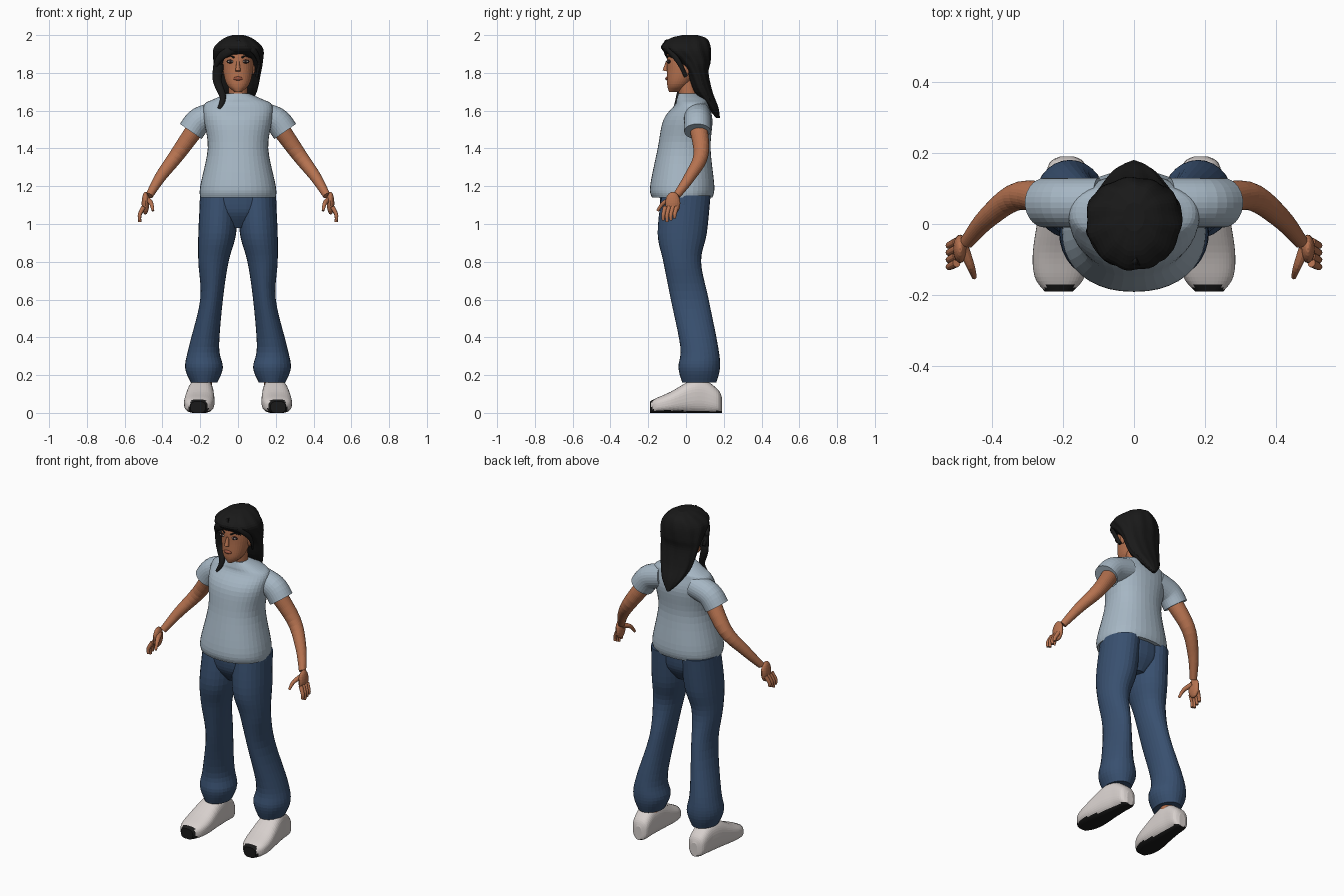
import bpy
import bmesh
from math import cos, sin, pi, copysign
from mathutils import Vector, Matrix

default_cube = bpy.data.objects.get("Cube")
if default_cube:
    bpy.data.objects.remove(default_cube, do_unlink=True)

X, Y, Z = Matrix.Identity(3)
parts = []


def make_material(name, red, green, blue):
    material = bpy.data.materials.new(name)
    material.use_nodes = True
    colour = (red, green, blue, 1)
    material.diffuse_color = colour
    shader = material.node_tree.nodes["Principled BSDF"]
    shader.inputs["Base Color"].default_value = colour
    shader.inputs["Roughness"].default_value = .8
    return material


shirt_blue = make_material("shirt blue", .38, .47, .55)
denim = make_material("denim", .04, .08, .16)
skin = make_material("skin", .47, .17, .08)
hair_black = make_material("hair black", .01, .01, .01)
shoe_white = make_material("shoe white", .68, .63, .61)
sole_black = make_material("sole black", .01, .01, .01)
lip_brown = make_material("lip brown", .33, .09, .05)
eye_white = make_material("eye white", .6, .55, .5)
eye_dark = make_material("eye dark", .02, .01, .01)


def finish(name, bm, material, mirror):
    """Turn a bmesh into a named object, optionally mirrored across x."""
    bmesh.ops.recalc_face_normals(bm, faces=bm.faces)
    mesh = bpy.data.meshes.new(name)
    bm.to_mesh(mesh)
    bm.free()
    mesh.materials.append(material)
    part = bpy.data.objects.new(name, mesh)
    bpy.context.collection.objects.link(part)
    if mirror:
        modifier = part.modifiers.new("Mirror", "MIRROR")
        modifier.use_mirror_merge = False
    parts.append(part)
    return part


def interpolate(rows, steps=5):
    """Smooth curve through the rows, every column at once."""
    padded = [rows[0], *rows, rows[-1]]
    result = []
    for before, start, end, after in zip(padded, padded[1:], padded[2:], padded[3:]):
        for k in range(steps):
            t = k / steps
            result.append([
                q + t / 2 * (r - p + t * (2 * p - 5 * q + 4 * r - s + t * (3 * (q - r) + s - p)))
                for p, q, r, s in zip(before, start, end, after)])
    return result + [list(rows[-1])]


def loft(name, rows, material, axis=None, ref=X, power=2, sides=28, mirror=False, ripple=0):
    """Skin rings given as x, y, z, half width, half depth; nothing dips below the ground."""
    rows = interpolate(rows)
    centres = [Vector(row[:3]) for row in rows]
    bm = bmesh.new()
    rings = []
    for i, (centre, row) in enumerate(zip(centres, rows)):
        previous, following = centres[max(i - 1, 0)], centres[min(i + 1, len(rows) - 1)]
        along = axis or (following - previous).normalized()
        side = (ref - along * ref.dot(along)).normalized()
        up = along.cross(side)
        ring = []
        for k in range(sides):
            angle = 2 * pi * k / sides
            u, v = [copysign(abs(w) ** (2 / power), w) for w in (cos(angle), sin(angle))]
            swell = 1 + ripple * sin(11 * angle + 14 * centre.z)
            point = centre + (side * u * row[3] + up * v * row[4]) * swell
            point.z = max(point.z, 0)
            ring.append(bm.verts.new(point))
        rings.append(ring)
    for low, high in zip(rings, rings[1:]):
        for k in range(sides):
            n = (k + 1) % sides
            bm.faces.new((low[k], low[n], high[n], high[k]))
    bm.faces.new(rings[0])
    bm.faces.new(rings[-1])
    return finish(name, bm, material, mirror)


def upright(name, rows, material, **options):
    """Level rings on the centre plane, given as height, y, half width, half depth."""
    rings = [(0, y, z, width, depth) for z, y, width, depth in rows]
    return loft(name, rings, material, axis=Z, **options)


def tube(name, points, start, end, material, flat=1, **options):
    """Round or flattened tube whose radius runs evenly from start to end."""
    rings = []
    for i, point in enumerate(points):
        radius = start + (end - start) * i / (len(points) - 1)
        rings.append((*point, radius, radius * flat))
    return loft(name, rings, material, **options)


def blob(name, centre, size, material, mirror=False):
    bm = bmesh.new()
    matrix = Matrix.Translation(centre) @ Matrix.Diagonal((*size, 1))
    bmesh.ops.create_uvsphere(bm, u_segments=20, v_segments=12, radius=1, matrix=matrix)
    return finish(name, bm, material, mirror)


# Shirt body from hem to collar, and short sleeves
upright("shirt_body", [
    (1.14, -.02, .2, .16), (1.2, -.02, .2, .17), (1.4, -.01, .16, .14), (1.55, .01, .18, .13),
    (1.63, .03, .18, .09), (1.66, .03, .13, .08), (1.69, .01, .06, .05)],
    shirt_blue, power=2.2, sides=40)
tube("sleeves", [(.1, .06, 1.58), (.2, .06, 1.55), (.25, .06, 1.49)], .07, .07,
     shirt_blue, mirror=True)

# Trousers: two loose legs joined by the pelvis
loft("trouser_legs", [
    (.18, .07, .16, .07, .09), (.18, .07, .24, .1, .11), (.18, .07, .35, .08, .1),
    (.14, .02, .6, .06, .1), (.13, -.02, .8, .08, .1), (.11, -.02, .95, .1, .13),
    (.1, 0, 1.15, .1, .13)], denim, axis=Z, mirror=True)
upright("trouser_pelvis", [(.98, -.01, .06, .07), (1.06, -.01, .19, .12), (1.16, -.01, .2, .13)],
        denim)

# Arms and hands
tube("arms", [(.2, .06, 1.54), (.32, .08, 1.37), (.41, .02, 1.25), (.47, -.05, 1.15)],
     .05, .02, skin, mirror=True)
blob("palms", (.49, -.07, 1.11), (.02, .04, .06), skin, mirror=True)
for i, finger in enumerate(("index", "middle", "ring", "little")):
    base = Vector((.5, -.11 + .02 * i, 1.09))
    curl = Vector((.02, -.01, -.04))
    tip = base + curl - Z * (.04 - .01 * abs(i - 1))
    tube(finger + "_fingers", [base, base + curl, tip], .012, .008, skin,
         sides=12, mirror=True)
tube("thumbs", [(.48, -.07, 1.13), (.46, -.12, 1.11), (.45, -.15, 1.07)], .016, .007,
     skin, sides=12, mirror=True)

# Ankles and shoes, the shoes running from heel to toe
tube("ankles", [(.18, .08, .1), (.18, .08, .3)], .04, .05, skin, mirror=True)
shoe_rows = [(.19, .02, .08), (.17, .05, .12), (.1, .06, .17), (.03, .07, .17),
             (-.08, .08, .11), (-.15, .07, .08), (-.19, .04, .06)]
shoes = loft("shoes", [(.2 - y / 16, y, top / 2, width, top * .52) for y, width, top in shoe_rows],
             shoe_white, axis=Y, power=2.7, sides=40, mirror=True)
shoes.data.materials.append(sole_black)
for face in shoes.data.polygons:
    centre = face.center
    bottom = face.normal.z < -.75 or centre.z < .01
    toe_tip = centre.y < -.17 and abs(centre.x - .21) < .06 - centre.z / 3
    face.material_index = int(bottom or toe_tip)

# Neck and head
tube("neck", [(0, .02, 1.63), (0, 0, 1.78)], .05, .05, skin, axis=Z)
upright("head", [
    (1.7, -.06, .02, .03), (1.74, -.04, .06, .06), (1.82, -.01, .08, .09),
    (1.9, 0, .08, .1), (1.96, 0, .06, .08)], skin, power=2.1, sides=36)
tube("nose", [(0, -.1, 1.86), (0, -.11, 1.81)], .007, .014, skin, sides=16)
blob("ears", (.08, 0, 1.82), (.01, .02, .03), skin, mirror=True)

# Facial features
blob("lips", (0, -.1, 1.77), (.025, .01, .01), lip_brown)
eye = Vector((.04, -.09, 1.86))
blob("eyelids", eye, (.02, .01, .01), eye_dark, mirror=True)
blob("eyeballs", eye - Y * .004, (.015, .009, .007), eye_white, mirror=True)
blob("irises", eye - Y * .009, (.007, .006, .007), eye_dark, mirror=True)
tube("eyebrows", [(.02, -.1, 1.88), (.04, -.09, 1.89), (.07, -.07, 1.88)], .005, .003,
     hair_black, sides=8, mirror=True)

# Hair: one mass from a point down the back up to the crown
upright("hair_mass", [
    (1.56, .17, .01, .01), (1.62, .14, .06, .03), (1.7, .09, .1, .05), (1.8, .06, .12, .06),
    (1.86, .04, .13, .09), (1.93, 0, .13, .13), (1.98, .01, .08, .1), (2, .02, .03, .04)],
    hair_black, ripple=.02, sides=66)

# Swept fringe and a loose lock over the shoulder
parting = (.02, -.1, 1.95)
tube("fringe_right", [parting, (-.06, -.1, 1.91), (-.11, -.05, 1.86), (-.12, 0, 1.8)],
     .03, .015, hair_black, flat=.6, ref=Z)
tube("fringe_left", [parting, (.08, -.09, 1.92), (.11, -.04, 1.86), (.1, 0, 1.78)],
     .02, .01, hair_black, flat=.7, ref=Z)
tube("shoulder_lock", [(-.1, -.03, 1.85), (-.11, -.02, 1.76), (-.08, -.04, 1.67),
                       (-.1, -.06, 1.61)], .03, .01, hair_black, flat=.8)

# Soft shading that keeps hems and soles crisp
for item in bpy.context.view_layer.objects:
    item.select_set(item in parts)
bpy.context.view_layer.objects.active = shoes
bpy.ops.object.shade_smooth_by_angle(angle=pi / 4)
